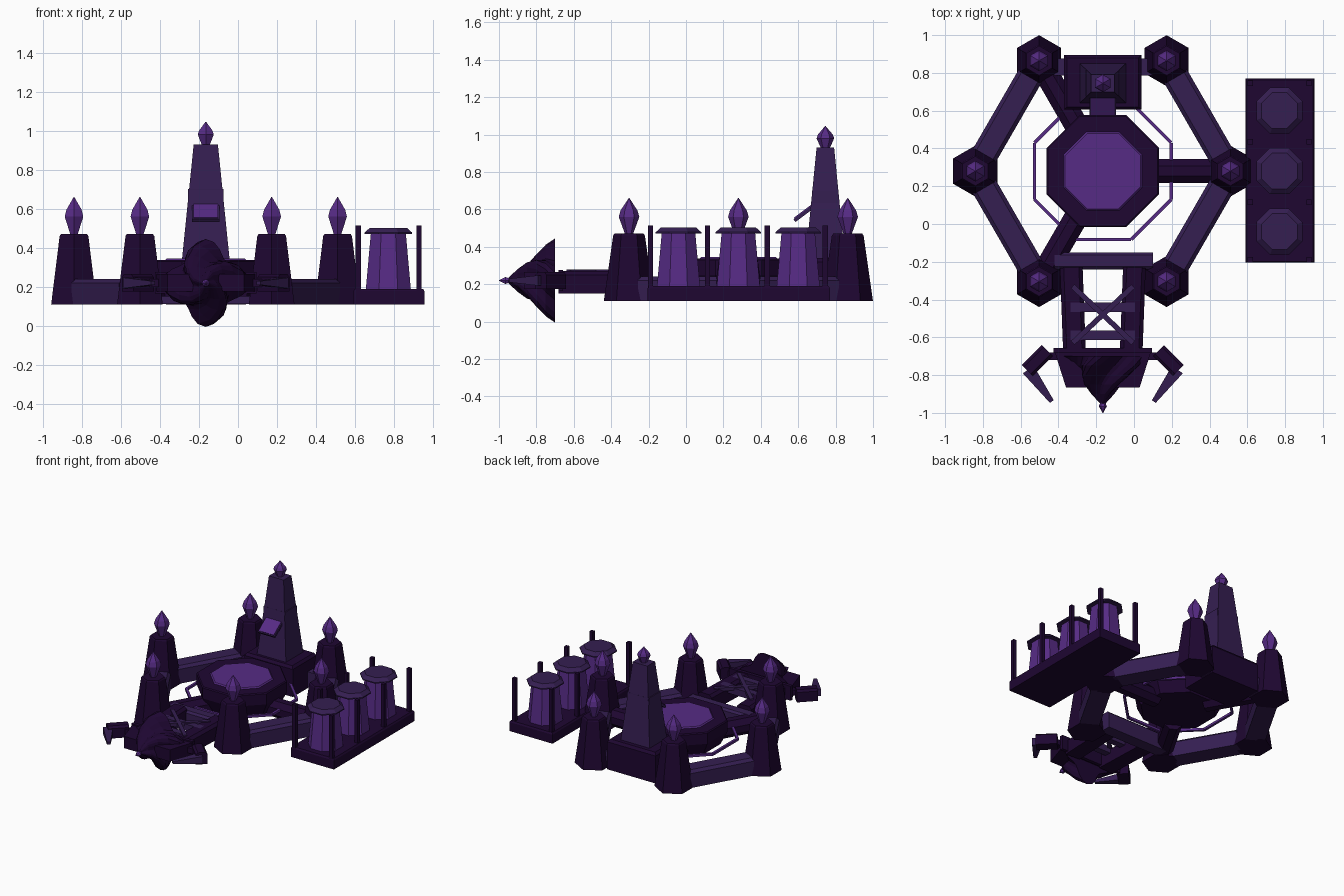
import bpy, bmesh
from math import sin, cos, pi, radians
from mathutils import Vector

cube = bpy.data.objects.get("Cube")
if cube:
    bpy.data.objects.remove(cube)


def material(name, rgb):
    m = bpy.data.materials.new(name)
    m.use_nodes = True
    m.diffuse_color = (*rgb, 1)
    m.node_tree.nodes["Principled BSDF"].inputs["Base Color"].default_value = (*rgb, 1)
    return m


DARK = material("dark plum", (0.013, 0.002, 0.031))
MID = material("muted violet", (0.035, 0.013, 0.083))
BRIGHT = material("bright purple", (0.094, 0.024, 0.235))

CX, CY = -0.165, 0.28          # middle of the hexagonal platform
RADIUS = 0.675


def finish(name, bm, mats, loc=(0, 0, 0)):
    bmesh.ops.recalc_face_normals(bm, faces=bm.faces)
    me = bpy.data.meshes.new(name)
    bm.to_mesh(me)
    bm.free()
    for m in mats:
        me.materials.append(m)
    ob = bpy.data.objects.new(name, me)
    ob.location = loc
    bpy.context.collection.objects.link(ob)
    return ob


def loft(bm, rings):
    """Skin a list of point rings and close both ends."""
    rows = [[bm.verts.new(p) for p in ring] for ring in rings]
    n = len(rows[0])
    for a, b in zip(rows, rows[1:]):
        for i in range(n):
            j = (i + 1) % n
            bm.faces.new((a[i], a[j], b[j], b[i]))
    bm.faces.new(rows[0])
    bm.faces.new(rows[-1])


def turned(name, sides, profile, loc, mat, phase=0.0):
    """Faceted solid from (radius, height) steps."""
    bm = bmesh.new()
    loft(bm, [[(r * cos(phase + 2 * pi * i / sides), r * sin(phase + 2 * pi * i / sides), z)
               for i in range(sides)] for r, z in profile])
    return finish(name, bm, [mat], loc)


def frustum(name, loc, low, high, z0, z1, mat):
    """Four-sided block with half sizes low at z0 and high at z1."""
    bm = bmesh.new()
    loft(bm, [[(sx * h[0], sy * h[1], z) for sx, sy in ((-1, -1), (1, -1), (1, 1), (-1, 1))]
              for h, z in ((low, z0), (high, z1))])
    return finish(name, bm, [mat], loc)


def beam(name, a, b, width, height, mat, chamfer=0.0, taper=1.0):
    """Bar between two points, with optional chamfered upper edges and tapered end."""
    a, b = Vector(a), Vector(b)
    along = (b - a).normalized()
    side = along.cross(Vector((0, 0, 1))).normalized()
    up = side.cross(along)
    w, h, c = width / 2, height / 2, chamfer
    section = [(-w, -h), (w, -h), (w, h - c), (w - c, h), (c - w, h), (-w, h - c)]
    if not c:
        section = [(-w, -h), (w, -h), (w, h), (-w, h)]
    bm = bmesh.new()
    loft(bm, [[p + side * u * s + up * v * s for u, v in section] for p, s in ((a, 1), (b, taper))])
    return finish(name, bm, [mat])


def on_hex(angle, r=RADIUS, z=0.0):
    return Vector((CX + r * cos(radians(angle)), CY + r * sin(radians(angle)), z))


# Six pylons with crystals
for k in range(6):
    p = on_hex(60 * k)
    turned(f"pylon_{k}", 6, [(0.135, 0.11), (0.085, 0.46), (0.078, 0.47)], p, DARK, pi / 6)
    turned(f"pylon_crystal_{k}", 6, [(0.022, 0.47), (0.055, 0.56), (0.045, 0.595), (0.002, 0.66)],
           p, BRIGHT, pi / 6)

# Beams of the platform, running between the pylon faces
for k in (0, 120, 180, 300):
    a, b = on_hex(k, z=0.175), on_hex(k + 60, z=0.175)
    beam(f"platform_beam_{k}", a.lerp(b, 0.14), a.lerp(b, 0.86), 0.14, 0.13, MID, 0.02)
beam("back_beam", (-0.43, 0.83, 0.175), (0.10, 0.83, 0.175), 0.09, 0.12, MID)
beam("front_beam", (-0.42, -0.195, 0.177), (0.10, -0.195, 0.177), 0.09, 0.13, MID, 0.015)

# Octagonal basin and its glowing pool
OCT = 1 / cos(pi / 8)
turned("basin", 8, [(0.25 * OCT, 0.15), (0.297 * OCT, 0.25), (0.297 * OCT, 0.33), (0.29 * OCT, 0.337)],
       (CX, CY, 0), DARK, pi / 8)
turned("pool", 8, [(0.215 * OCT, 0.33), (0.2 * OCT, 0.345)], (CX, CY, 0), BRIGHT, pi / 8)

# Three round struts from basin to pylons
for k in (0, 120, 240):
    strut = turned(f"basin_strut_{k}", 8, [(0.068, 0.2), (0.068, 0.62)], (CX, CY, 0.178), DARK, pi / 8)
    strut.rotation_euler = (0, pi / 2, radians(k))

# Thin conduit around the basin
ring = [on_hex(22.5 + 45 * i, 0.362 * OCT, 0.2) for i in range(8)]
for i in range(8):
    beam(f"conduit_{i}", ring[i], ring[(i + 1) % 8], 0.018, 0.018, BRIGHT)

# Obelisk with plinth and lectern
OY = 0.745
frustum("obelisk_plinth", (CX, OY + 0.005, 0), (0.205, 0.145), (0.205, 0.145), 0.11, 0.32, DARK)
frustum("obelisk_plinth_cap", (CX, OY + 0.005, 0), (0.205, 0.145), (0.19, 0.13), 0.32, 0.34, DARK)
frustum("obelisk", (CX, OY, 0), (0.122, 0.105), (0.062, 0.047), 0.34, 0.93, MID)
frustum("obelisk_collar", (CX, OY, 0), (0.092, 0.07), (0.092, 0.07), 0.53, 0.70, MID)
turned("obelisk_crystal", 6, [(0.025, 0.93), (0.047, 0.98), (0.04, 1.0), (0.002, 1.045)],
       (CX, OY, 0), BRIGHT, pi / 6)
beam("lectern_slab", (CX, 0.58, 0.54), (CX, 0.74, 0.66), 0.14, 0.018, MID)
beam("lectern_screen", (CX, 0.58, 0.553), (CX, 0.69, 0.6355), 0.125, 0.008, BRIGHT)

# Cargo tray, posts and tanks
frustum("cargo_tray", (0.7725, 0.2825, 0), (0.1825, 0.4875), (0.1825, 0.4875), 0.11, 0.178, DARK)
frustum("cargo_tray_deck", (0.7725, 0.2825, 0), (0.1825, 0.4875), (0.175, 0.48), 0.178, 0.19, DARK)
for x in (0.615, 0.927):
    for y in (-0.19, 0.115, 0.435, 0.745):
        frustum("tray_post", (x, y, 0), (0.014, 0.014), (0.014, 0.014), 0.18, 0.515, DARK)
for i, y in enumerate((-0.04, 0.28, 0.6)):
    turned(f"tank_{i}", 8, [(0.115 * OCT, 0.19), (0.09 * OCT, 0.47)], (0.77, y, 0), BRIGHT, pi / 8)
    turned(f"tank_lid_{i}", 8, [(0.122 * OCT, 0.47), (0.122 * OCT, 0.478), (0.095 * OCT, 0.502)],
           (0.77, y, 0), MID, pi / 8)

# Boom: rails, rungs and cross brace
for s in (-1, 1):
    beam("boom_rail", (CX + s * 0.167, -0.23, 0.21), (CX + s * 0.15, -0.68, 0.21), 0.12, 0.12, DARK, 0.02)
    beam("boom_brace", (CX - s * 0.16, -0.33, 0.266), (CX + s * 0.16, -0.63, 0.266), 0.028, 0.025, MID)
for y in (-0.44, -0.59):
    beam("boom_rung", (CX - 0.17, y, 0.245), (CX + 0.17, y, 0.245), 0.05, 0.05, MID)

# Drill housing
bm = bmesh.new()
loft(bm, [[(CX + x, y, z) for x, y in ((-0.26, -0.66), (0.26, -0.66), (0.195, -0.865), (-0.195, -0.865))]
          for z in (0.175, 0.265)])
finish("drill_housing", bm, [DARK])
beam("housing_rim", (CX - 0.26, -0.67, 0.22), (CX + 0.26, -0.67, 0.22), 0.025, 0.11, DARK)

# Twisted drill head with four flutes
bm = bmesh.new()
SEG = 32
rings = []
for t, r in ((0, 0.225), (0.2, 0.2), (0.4, 0.16), (0.6, 0.115), (0.8, 0.065), (1, 0.015)):
    ring = []
    for i in range(SEG):
        a = 2 * pi * i / SEG
        q = r * (0.83 + 0.17 * cos(4 * a))
        a += pi / 2 + 1.5 * t
        ring.append((q * cos(a), -0.70 - 0.25 * t, q * sin(a)))
    rings.append(ring)
loft(bm, rings)
finish("drill_head", bm, [DARK], (CX, 0, 0.22))
tip = turned("drill_tip", 6, [(0.01, 0), (0.021, 0.03), (0.002, 0.065)], (CX, -0.935, 0.22), BRIGHT)
tip.rotation_euler = (pi / 2, 0, 0)

# Pair of grabbing claws
for s in (-1, 1):
    beam("claw_link", (CX + s * 0.22, -0.70, 0.22), (CX + s * 0.33, -0.70, 0.22), 0.04, 0.04, DARK)
    beam("claw_arm", (CX + s * 0.295, -0.67, 0.22), (CX + s * 0.40, -0.775, 0.22), 0.082, 0.09, DARK, 0.015)
    beam("claw_finger", (CX + s * 0.395, -0.77, 0.22), (CX + s * 0.27, -0.94, 0.22), 0.07, 0.055, MID, 0, 0.35)
